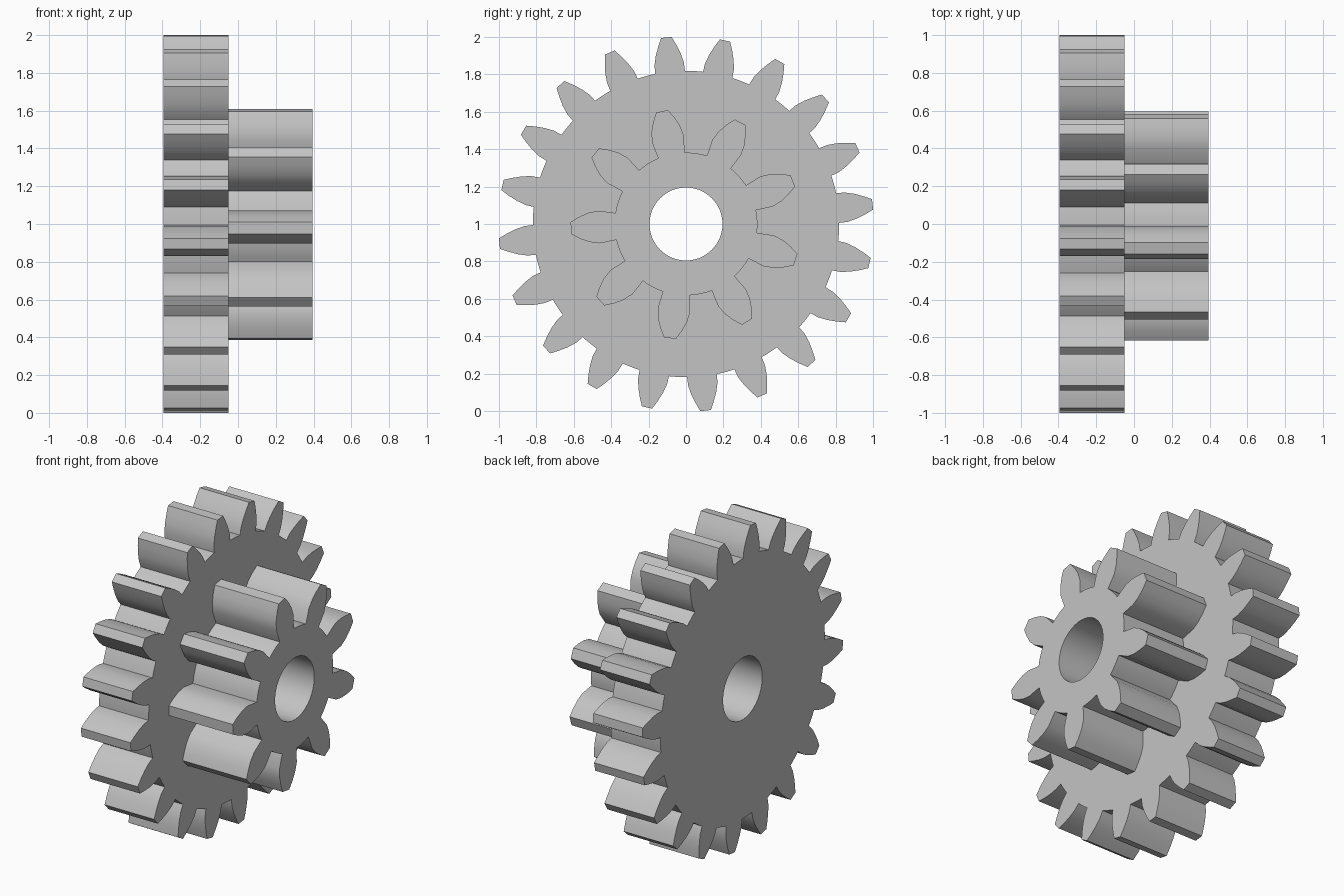
import bpy
import bmesh
from math import sin, cos, atan2, radians, pi, tau

cube = bpy.data.objects.get("Cube")
if cube:
    bpy.data.objects.remove(cube, do_unlink=True)

BORE_RADIUS = 0.195
BORE_SIDES = 64

# One plain grey for the whole part
grey = bpy.data.materials.new("plain grey")
grey.use_nodes = True
colour = (0.55, 0.55, 0.55, 1)
grey.diffuse_color = colour
grey.node_tree.nodes["Principled BSDF"].inputs["Base Color"].default_value = colour


def gear_outline(teeth, phase, flank):
    """Polar outline; flank lists (distance along tooth, half width) from root to tip."""
    half = [((d * d + w * w) ** 0.5, atan2(w, d)) for d, w in flank]
    root_radius, root_angle = half[0]
    pitch = tau / teeth
    points = []
    for i in range(teeth):
        a = radians(phase) + i * pitch
        points += [(r, a - t) for r, t in half]
        points += [(r, a + t) for r, t in reversed(half)]
        # short arc of the root circle up to the next tooth
        gap = pitch - 2 * root_angle
        points += [(root_radius, a + root_angle + gap * k / 4) for k in (1, 2, 3)]
    return points


def make_gear(name, x_back, x_front, outline):
    """Fill the outline around the bore and extrude it along x."""
    bm = bmesh.new()
    bore = [(BORE_RADIUS, tau * k / BORE_SIDES) for k in range(BORE_SIDES)]
    edges = []
    for loop in (outline, bore):
        verts = [bm.verts.new((x_back, r * cos(a), 1 + r * sin(a))) for r, a in loop]
        edges += [bm.edges.new((v, verts[(i + 1) % len(verts)]))
                  for i, v in enumerate(verts)]
    bmesh.ops.triangle_fill(bm, edges=edges, use_beauty=True, normal=(1, 0, 0))
    result = bmesh.ops.extrude_face_region(bm, geom=bm.faces[:], use_keep_orig=True)
    moved = [g for g in result["geom"] if isinstance(g, bmesh.types.BMVert)]
    bmesh.ops.translate(bm, verts=moved, vec=(x_front - x_back, 0, 0))
    bmesh.ops.recalc_face_normals(bm, faces=bm.faces[:])
    mesh = bpy.data.meshes.new(name)
    bm.to_mesh(mesh)
    bm.free()
    mesh.materials.append(grey)
    obj = bpy.data.objects.new(name, mesh)
    bpy.context.collection.objects.link(obj)
    bpy.ops.object.select_all(action='DESELECT')
    obj.select_set(True)
    bpy.context.view_layer.objects.active = obj
    bpy.ops.object.shade_smooth_by_angle(angle=pi / 6)
    return obj


# Large wheel
wheel_flank = [(0.815, 0.08), (0.86, 0.079), (0.91, 0.067), (0.96, 0.048), (1.003, 0.028)]
make_gear("large_gear", -0.395, -0.05, gear_outline(20, 6, wheel_flank))

# Small pinion on the wheel's left face
pinion_flank = [(0.375, 0.072), (0.465, 0.087), (0.52, 0.078), (0.57, 0.058), (0.616, 0.032)]
make_gear("small_gear", -0.05, 0.395, gear_outline(9, 22, pinion_flank))
